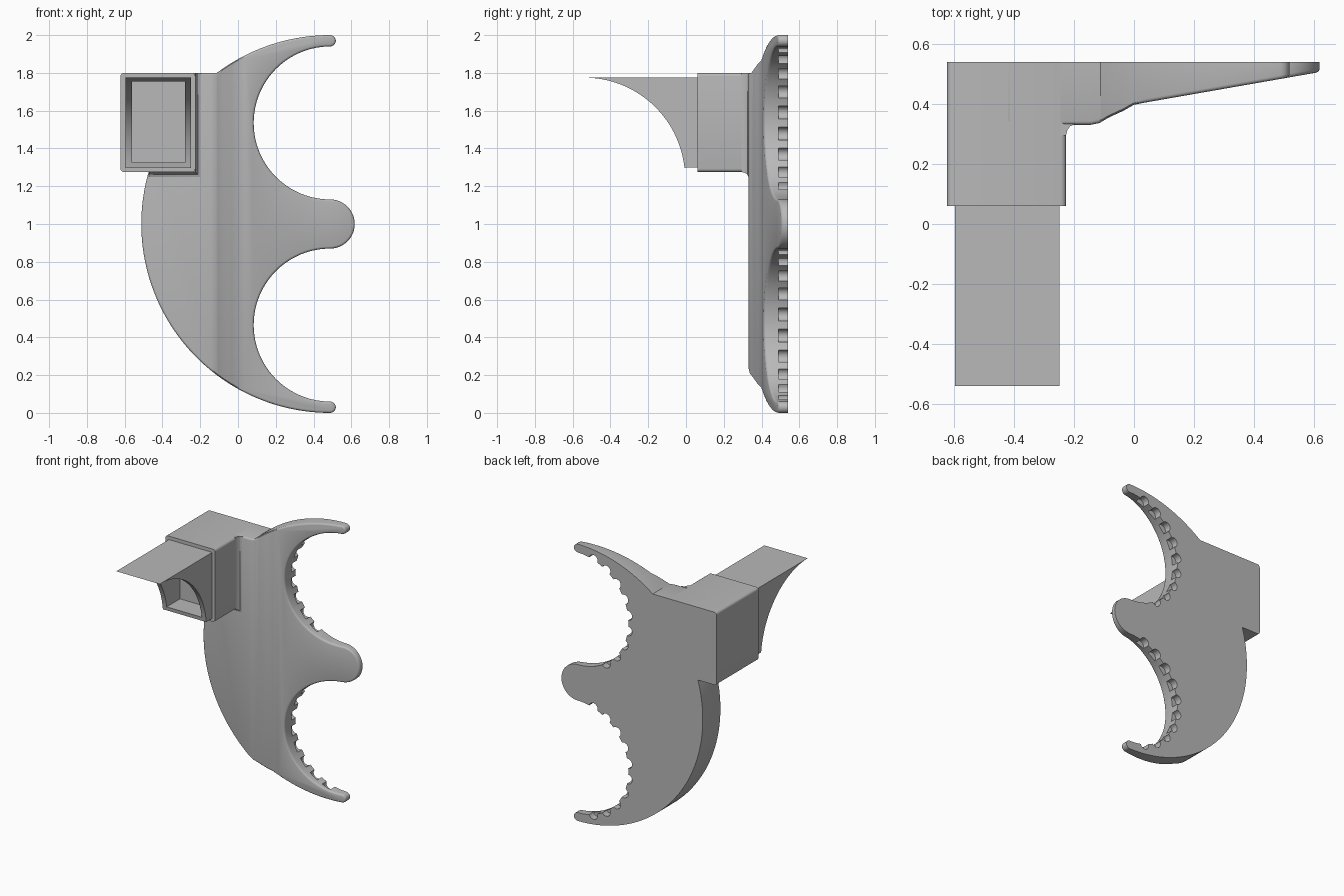
import bpy, bmesh, math
from math import sin, cos, radians

cube = bpy.data.objects.get("Cube")
if cube:
    bpy.data.objects.remove(cube, do_unlink=True)

grey = bpy.data.materials.new("plain_grey")
grey.use_nodes = True
tone = (0.48, 0.48, 0.48, 1)
grey.diffuse_color = tone
grey.node_tree.nodes["Principled BSDF"].inputs["Base Color"].default_value = tone


def finish(bm, name):
    """Turn a bmesh into a named grey object."""
    bmesh.ops.recalc_face_normals(bm, faces=bm.faces)
    mesh = bpy.data.meshes.new(name)
    bm.to_mesh(mesh)
    bm.free()
    ob = bpy.data.objects.new(name, mesh)
    bpy.context.collection.objects.link(ob)
    mesh.materials.append(grey)
    return ob


def add_box(bm, lo, hi):
    verts = bmesh.ops.create_cube(bm, size=1)["verts"]
    for v in verts:
        for i in range(3):
            v.co[i] = hi[i] if v.co[i] > 0 else lo[i]


def cut(ob, cutter):
    mod = ob.modifiers.new("cut", "BOOLEAN")
    mod.operation = "DIFFERENCE"
    mod.solver = "EXACT"
    mod.object = cutter
    bpy.context.view_layer.objects.active = ob
    bpy.ops.object.modifier_apply(modifier=mod.name)


def smooth(ob):
    bpy.ops.object.select_all(action="DESELECT")
    ob.select_set(True)
    bpy.context.view_layer.objects.active = ob
    bpy.ops.object.shade_smooth_by_angle(angle=radians(32))


def arc(cx, cz, r, start, end, steps):
    angles = [radians(start + (end - start) * i / steps) for i in range(steps + 1)]
    return [(cx + r * cos(a), cz + r * sin(a)) for a in angles]


# Shared dimensions
BACK = 0.54
CX = 0.488          # all arcs of the plate are centred on this x
BITE, BITE_R = 0.535, 0.405
BOX_L, BOX_R, BOX_B, BOX_T = -0.622, -0.226, 1.275, 1.8

# Plate outline: outer crescent, two tips, two bites and the middle lobe
outline = [(-0.42, 1.4), (-0.42, BOX_T)]
outline += arc(CX, 1, 1, 126.87, 90, 20)
outline += arc(CX, 1.97, 0.03, 90, -90, 10)
outline += arc(CX, 1 + BITE, BITE_R, 90, 270, 48)
outline += arc(CX, 1, 0.13, 90, -90, 24)
outline += arc(CX, 1 - BITE, BITE_R, 90, 270, 48)
outline += arc(CX, 0.03, 0.03, 90, -90, 10)
outline += arc(CX, 1, 1, 270, 162, 56)

# Front surface of the plate: y as a function of x
profile = [(-0.7, 0.33), (-0.145, 0.33), (-0.115, 0.336), (-0.085, 0.354),
           (-0.035, 0.377), (0.0, 0.397), (0.03, 0.403), (0.7, 0.52)]


def front_y(x):
    for (x0, y0), (x1, y1) in zip(profile, profile[1:]):
        if x <= x1:
            return y0 + (y1 - y0) * (x - x0) / (x1 - x0)
    return profile[-1][1]


bm = bmesh.new()
bm.faces.new([bm.verts.new((x, BACK, z)) for x, z in outline])
bmesh.ops.remove_doubles(bm, verts=bm.verts, dist=0.0005)
for x, _ in profile[1:-1]:
    bmesh.ops.bisect_plane(bm, geom=bm.verts[:] + bm.edges[:] + bm.faces[:],
                           plane_co=(x, 0, 0), plane_no=(1, 0, 0), dist=0.0005)
made = bmesh.ops.extrude_face_region(bm, geom=bm.faces[:], use_keep_orig=True)["geom"]
front = {v for v in made if isinstance(v, bmesh.types.BMVert)}
for v in front:
    v.co.y = front_y(v.co.x)
bmesh.ops.recalc_face_normals(bm, faces=bm.faces)
# Round the front rim
rim = [e for e in bm.edges if all(v in front for v in e.verts)
       and any(abs(f.normal.y) < 0.05 for f in e.link_faces)]
bmesh.ops.bevel(bm, geom=rim, offset=0.012, segments=3, profile=0.5,
                affect="EDGES", clamp_overlap=False)
plate = finish(bm, "claw_plate")

# Row of rounded grip notches along the back edge of both bites
bm = bmesh.new()
for side in (-1, 1):
    for i in range(10):
        a = radians(180 - 72 + 16 * i)
        made = bmesh.ops.create_cone(bm, cap_ends=True, segments=14, radius1=0.035,
                                     radius2=0.035, depth=0.1)["verts"]
        for v in made:
            x, y, z = v.co
            v.co = (CX + BITE_R * cos(a) + x, BACK + z,
                    1 + side * BITE + BITE_R * sin(a) + y)
notches = finish(bm, "notch_cutter")
cut(plate, notches)

# Socket block with softened long edges
bm = bmesh.new()
add_box(bm, (BOX_L, 0.06, BOX_B), (BOX_R, BACK, BOX_T))
long_edges = [e for e in bm.edges if abs(e.verts[0].co.y - e.verts[1].co.y) > 0.1]
bmesh.ops.bevel(bm, geom=long_edges, offset=0.018, segments=4, profile=0.5, affect="EDGES")
socket = finish(bm, "socket_block")

# Cove where the block meets the plate
bm = bmesh.new()
rings = []
for e, y in ((0, 0.295), (0.004, 0.312), (0.013, 0.325), (0.032, 0.333)):
    corners = ((-0.47, BOX_B - e), (BOX_R + e, BOX_B - e), (BOX_R + e, BOX_T), (-0.47, BOX_T))
    rings.append([bm.verts.new((x, y, z)) for x, z in corners])
for a, b in zip(rings, rings[1:]):
    for i in range(4):
        j = (i + 1) % 4
        bm.faces.new((a[i], a[j], b[j], b[i]))
bm.faces.new(rings[0])
bm.faces.new(rings[-1])
cove = finish(bm, "socket_cove")

# Hollow spout, its underside swept away by a quarter circle
side_shape = [(0.06, 1.298), (0.06, 1.775)] + arc(-0.54, 1.24, 0.535, 90, 6.2, 32)
bm = bmesh.new()
face = bm.faces.new([bm.verts.new((-0.595, y, z)) for y, z in side_shape])
made = bmesh.ops.extrude_face_region(bm, geom=[face], use_keep_orig=True)["geom"]
for v in made:
    if isinstance(v, bmesh.types.BMVert):
        v.co.x = -0.248
spout = finish(bm, "spout")

# Rectangular bore through the spout into the block
bm = bmesh.new()
add_box(bm, (-0.562, -0.8, 1.325), (-0.281, 0.14, 1.754))
bore = finish(bm, "bore_cutter")
cut(spout, bore)
cut(socket, bore)

for helper in (notches, bore):
    bpy.data.objects.remove(helper, do_unlink=True)
for ob in (plate, socket, cove, spout):
    smooth(ob)
